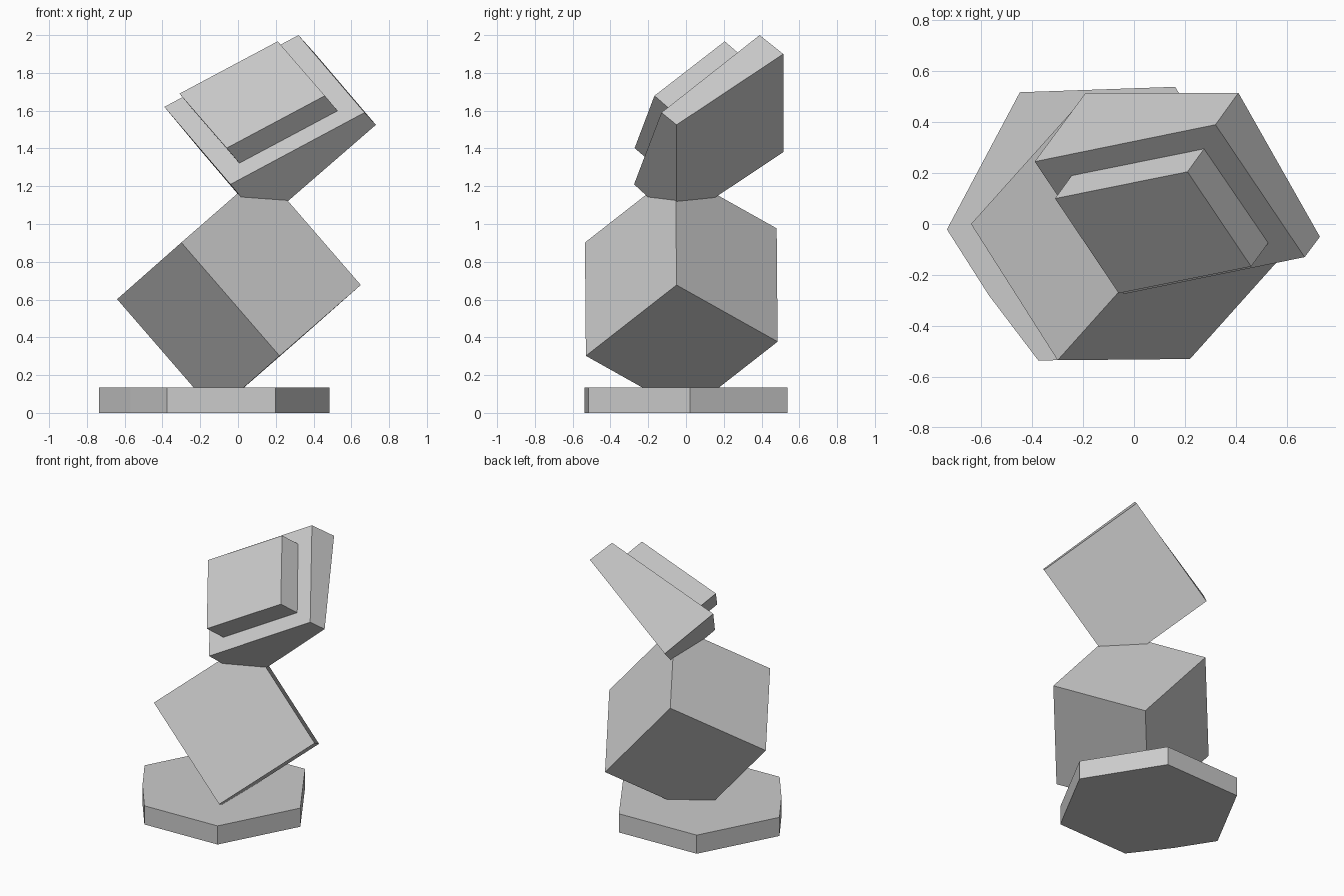
import bpy
import bmesh
from math import cos, sin, radians
from mathutils import Vector as V

default = bpy.data.objects.get("Cube")
if default:
    bpy.data.objects.remove(default, do_unlink=True)

grey = bpy.data.materials.new("plain_grey")
grey.use_nodes = True
colour = (0.6, 0.6, 0.6, 1)
grey.diffuse_color = colour
grey.node_tree.nodes["Principled BSDF"].inputs["Base Color"].default_value = colour


def loft(name, ring_a, ring_b):
    """Flat-faced solid joining two matching outlines."""
    bm = bmesh.new()
    a = [bm.verts.new(p) for p in ring_a]
    b = [bm.verts.new(p) for p in ring_b]
    bm.faces.new(a)
    bm.faces.new(b[::-1])
    for i in range(len(a)):
        j = (i + 1) % len(a)
        bm.faces.new((a[j], a[i], b[i], b[j]))
    bmesh.ops.recalc_face_normals(bm, faces=bm.faces)
    mesh = bpy.data.meshes.new(name)
    bm.to_mesh(mesh)
    bm.free()
    mesh.materials.append(grey)
    obj = bpy.data.objects.new(name, mesh)
    bpy.context.collection.objects.link(obj)
    return obj


def quad(corner, u, v):
    """Parallelogram outline from a corner and two edges."""
    return [corner, corner + u, corner + u + v, corner + v]


# Hexagonal base, with one corner slightly pulled aside
outline = [V((0.61 * cos(radians(t)) - 0.125, 0.61 * sin(radians(t)), 0))
           for t in range(2, 362, 60)]
outline[4] = V((-0.375, -0.537, 0))
outline.insert(4, V((-0.57, -0.28, 0)))
loft("base", outline, [p + V((0, 0, 0.135)) for p in outline])

# Block balanced on its corner
block = quad(V((-0.30, -0.535, 0.902)), V((0.52, 0.005, -0.60)), V((0.43, 0.48, 0.375)))
loft("balanced_block", block, [p + V((-0.34, 0.535, -0.30)) for p in block])

# Head wedge: slanted front and square back
front = quad(V((-0.39, 0.245, 1.62)), V((0.71, 0.145, 0.38)), V((0.35, -0.52, -0.41)))
back = quad(V((-0.19, 0.515, 1.38)), V((0.60, 0, 0.52)), V((0.32, -0.565, -0.375)))
loft("head_wedge", front, back)

# Raised panel on the front of the wedge
panel = quad(V((-0.31, 0.10, 1.69)), V((0.52, 0.105, 0.277)), V((0.25, -0.372, -0.288)))
loft("raised_panel", panel, [p + V((0.068, 0.094, -0.081)) for p in panel])
